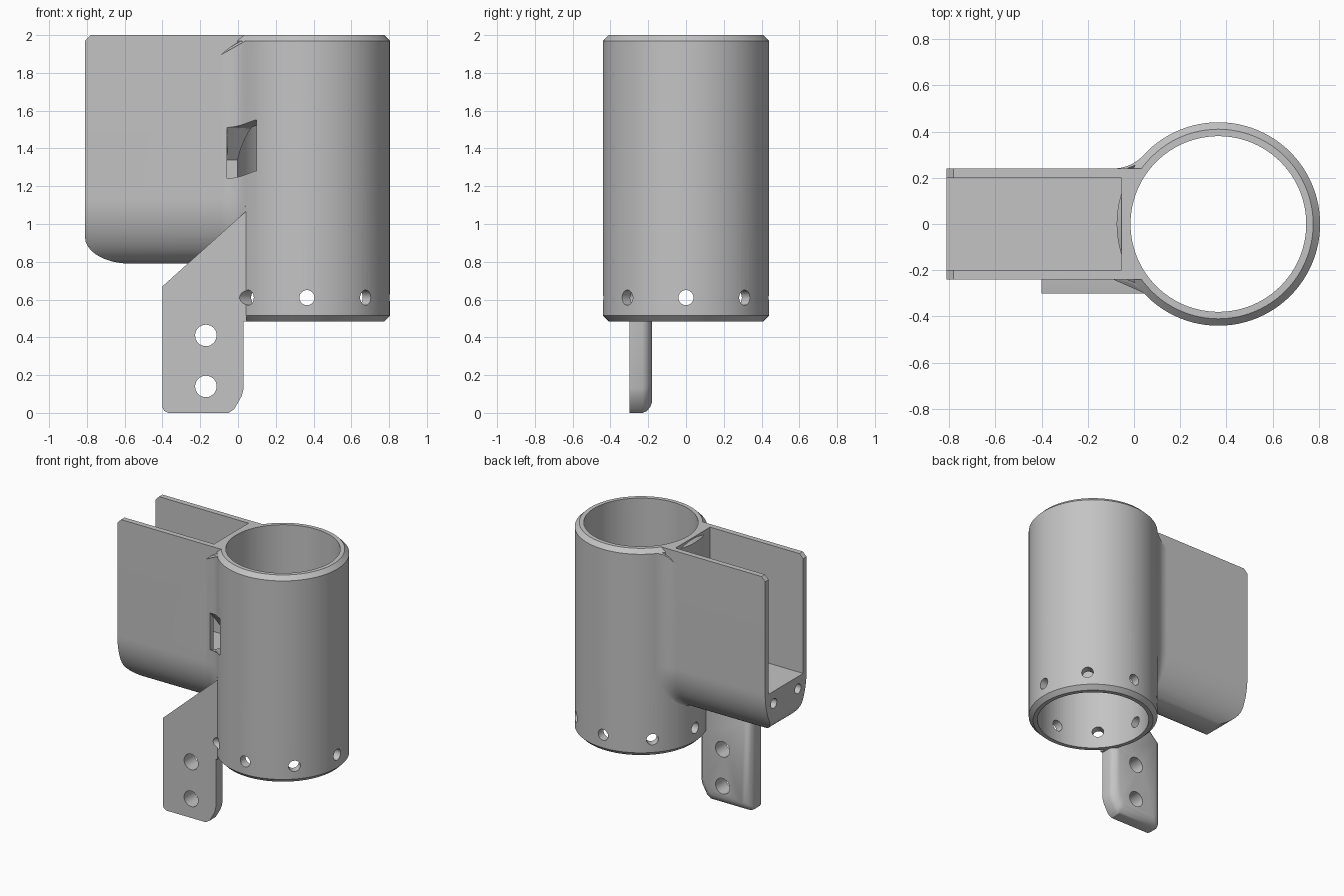
import bpy, bmesh, math
from mathutils import Vector, Matrix

if "Cube" in bpy.data.objects:
    bpy.data.objects.remove(bpy.data.objects["Cube"], do_unlink=True)

AXIS_X, OUTER, BORE = 0.365, 0.44, 0.38      # tube
BASE, TOP, CHAMFER = 0.485, 2.0, 0.03
END, HALF, BLEND_X = -0.81, 0.24, -0.09      # side bracket

grey = bpy.data.materials.new("plain grey")
grey.use_nodes = True
colour = (0.55, 0.55, 0.55, 1)
grey.diffuse_color = colour
grey.node_tree.nodes["Principled BSDF"].inputs["Base Color"].default_value = colour


def add_object(name, bm):
    bmesh.ops.recalc_face_normals(bm, faces=bm.faces)
    mesh = bpy.data.meshes.new(name)
    bm.to_mesh(mesh)
    bm.free()
    mesh.materials.append(grey)
    obj = bpy.data.objects.new(name, mesh)
    bpy.context.scene.collection.objects.link(obj)
    return obj


def loft(name, rings):
    """Skin a list of equal-length point rings and cap both ends."""
    bm = bmesh.new()
    rows = [[bm.verts.new(p) for p in ring] for ring in rings]
    n = len(rows[0])
    for a, b in zip(rows, rows[1:]):
        for i in range(n):
            j = (i + 1) % n
            bm.faces.new((a[i], a[j], b[j], b[i]))
    caps = [bm.faces.new(rows[0]), bm.faces.new(rows[-1])]
    bmesh.ops.triangulate(bm, faces=caps)
    return add_object(name, bm)


def rod(start, end, radius, segments=32):
    start, end = Vector(start), Vector(end)
    turn = (end - start).to_track_quat("Z", "Y").to_matrix().to_4x4()
    bm = bmesh.new()
    bmesh.ops.create_cone(bm, cap_ends=True, segments=segments, radius1=radius, radius2=radius,
                          depth=(end - start).length,
                          matrix=Matrix.Translation((start + end) / 2) @ turn)
    return add_object("cutter", bm)


def cut(obj, cutters):
    for c in cutters:
        mod = obj.modifiers.new("cut", "BOOLEAN")
        mod.operation, mod.solver, mod.object = "DIFFERENCE", "EXACT", c
    bpy.context.view_layer.update()
    graph = bpy.context.evaluated_depsgraph_get()
    mesh = bpy.data.meshes.new_from_object(obj.evaluated_get(graph))
    obj.modifiers.clear()
    obj.data = mesh


# Tube with chamfered rims
def circle(r, z, n=96):
    return [(AXIS_X + r * math.cos(math.tau * i / n), r * math.sin(math.tau * i / n), z)
            for i in range(n)]


rim = OUTER - CHAMFER
tube = loft("tube", [circle(rim, BASE), circle(OUTER, BASE + CHAMFER),
                     circle(OUTER, TOP - CHAMFER), circle(rim, TOP)])

# Bracket sections: rounded keel below, straight walls above
sections = []
for i in range(17):
    t = math.radians(85) * (1 - i / 16)
    sections.append((1.14 - 0.35 * math.sin(t), HALF * math.cos(t)))


def bracket_end(z):
    if z < 0.93:
        return -0.57 + (END + 0.57) * math.sqrt(max(0, 1 - ((0.93 - z) / 0.14) ** 2))
    return END + max(0, z - TOP + CHAMFER)


rings = []
for z, w in sections + [(TOP - CHAMFER, HALF), (TOP, HALF)]:
    x = bracket_end(z)
    rings.append([(x, -w, z), (0.04, -w, z), (0.04, w, z), (x, w, z)])
bracket = loft("side_bracket", rings)


# Concave blends between bracket and tube, topped by the rim's cone
def blend_ring(z, w, side, conical=False):
    dx = AXIS_X - BLEND_X
    f = (dx * dx + w * w - OUTER ** 2) / (2 * (OUTER - w))
    a0, a1 = -math.pi / 2, math.atan2(-(w + f), dx)
    pts = []
    for i in range(13):
        a = a0 + (a1 - a0) * i / 12
        pts.append((BLEND_X + f * math.cos(a), w + f + f * math.sin(a)))
    ex, ey = pts[-1]
    pts += [(AXIS_X + (ex - AXIS_X) * 0.93, ey * 0.93), (BLEND_X, w * 0.9)]
    return [(x, y * side, z - (math.hypot(x - AXIS_X, y) - rim if conical else 0))
            for x, y in pts]


blends = []
for side, name in ((-1, "front_blend"), (1, "back_blend")):
    rings = [blend_ring(z, w, side) for z, w in sections]
    rings.append(blend_ring(TOP, HALF, side, True))
    blends.append(loft(name, rings))

# Mounting tab with rounded back edges
outline = [(-0.40, 0.03), (-0.39, 0.01), (-0.37, 0), (-0.05, 0), (-0.02, 0.02), (0.02, 0.09),
           (0.03, 0.13), (0.03, BASE), (0.045, BASE), (0.045, 1.07), (-0.40, 0.67)]
rings = []
for y, inset in ((-0.30, 0), (-0.23, 0), (-0.21, 0.008), (-0.19, 0.03), (-0.18, 0.055)):
    sx, sz = 1 - inset / 0.22, 1 - inset / 0.5
    rings.append([(-0.18 + (x + 0.18) * sx, y, 0.5 + (z - 0.5) * sz) for x, z in outline])
tab = loft("mounting_tab", rings)

# Cutters: bore, ring of screw holes, channel, slot, tab and end holes
bore = rod((AXIS_X, 0, 0.4), (AXIS_X, 0, 2.2), BORE, 96)
screws = []
for i in range(8):
    c, s = math.cos(i * math.pi / 4), math.sin(i * math.pi / 4)
    screws.append(rod((AXIS_X + 0.2 * c, 0.2 * s, 0.61), (AXIS_X + 0.6 * c, 0.6 * s, 0.61), 0.04))
channel = loft("cutter", [[(x, -0.2, 1.13), (x, 0.2, 1.13), (x, 0.2, 2.2), (x, -0.2, 2.2)]
                          for x in (-1, -0.055)])
slot_side = [(-0.5, 1.34), (-0.24, 1.24), (-0.1, 1.2), (-0.1, 1.34), (-0.24, 1.51), (-0.5, 1.61)]
slot = loft("cutter", [[(x, y, z) for y, z in slot_side] for x in (-0.058, 0.097)])
tab_holes = [rod((-0.17, -0.5, z), (-0.17, 0, z), 0.057) for z in (0.14, 0.41)]
end_holes = [rod((-1, y, 1.04), (-0.4, y, 1.04), 0.035) for y in (-0.14, 0.14)]

cut(tube, [bore, slot] + screws)
cut(bracket, [channel, bore, slot] + end_holes)
for b in blends:
    cut(b, [slot])
cut(tab, [bore] + tab_holes + screws[4:6])

for c in [bore, channel, slot] + screws + tab_holes + end_holes:
    bpy.data.objects.remove(c, do_unlink=True)

# Smooth curved surfaces, keep edges crisp
bpy.ops.object.select_all(action="DESELECT")
for obj in [tube, bracket, tab] + blends:
    obj.select_set(True)
bpy.context.view_layer.objects.active = tube
bpy.ops.object.shade_smooth_by_angle(angle=math.radians(30))
